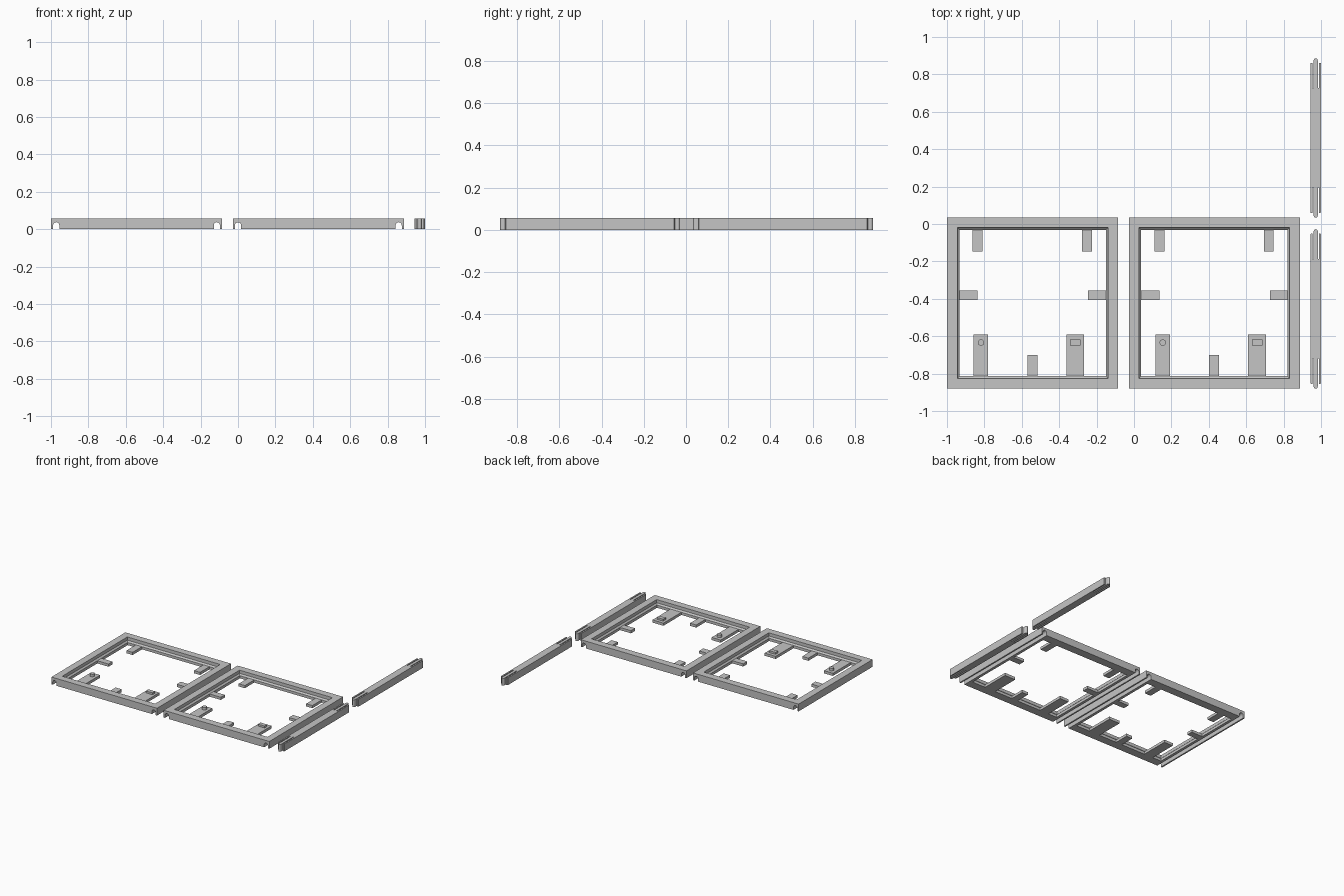
import bpy, bmesh, math

if "Cube" in bpy.data.objects:
    bpy.data.objects.remove(bpy.data.objects["Cube"])

grey = bpy.data.materials.new("plain grey")
grey.diffuse_color = (0.56, 0.56, 0.56, 1)
grey.use_nodes = True
grey.node_tree.nodes["Principled BSDF"].inputs["Base Color"].default_value = grey.diffuse_color

H = 0.057       # overall height
S = 0.915       # frame side length
Y0 = -0.88      # front edge of the frames
TAB = 0.021     # tab thickness


def finish(name, bm):
    bmesh.ops.recalc_face_normals(bm, faces=bm.faces)
    me = bpy.data.meshes.new(name)
    bm.to_mesh(me)
    bm.free()
    me.materials.append(grey)
    ob = bpy.data.objects.new(name, me)
    bpy.context.collection.objects.link(ob)
    return ob


def prism(name, outline, z0, z1):
    """Extrude an xy outline from z0 to z1."""
    bm = bmesh.new()
    face = bm.faces.new([bm.verts.new((x, y, z0)) for x, y in outline])
    top = bmesh.ops.extrude_face_region(bm, geom=[face])["geom"]
    for v in top:
        if isinstance(v, bmesh.types.BMVert):
            v.co.z = z1
    return finish(name, bm)


def box(name, x0, x1, y0, y1, z0, z1):
    return prism(name, [(x0, y0), (x1, y0), (x1, y1), (x0, y1)], z0, z1)


def square_frame(name, x0):
    """Sweep a stepped wall section around a mitred square."""
    section = [(0, 0), (0, H), (0.055, H), (0.055, 0.032), (0.066, 0.021), (0.066, 0)]
    bm = bmesh.new()
    rings = []
    for d, z in section:
        a, b, c, e = x0 + d, x0 + S - d, Y0 + d, Y0 + S - d
        rings.append([bm.verts.new((x, y, z)) for x, y in ((a, c), (b, c), (b, e), (a, e))])
    for i, r in enumerate(rings):
        n = rings[(i + 1) % len(rings)]
        for k in range(4):
            m = (k + 1) % 4
            bm.faces.new((r[k], r[m], n[m], n[k]))
    return finish(name, bm)


def channel_cutter(name, cx):
    """Round-topped channel running front to back."""
    r, top = 0.0165, 0.037
    pts = [(cx + r, -0.02)]
    for i in range(13):
        a = math.pi * i / 12
        pts.append((cx + r * math.cos(a), top - r + r * math.sin(a)))
    pts.append((cx - r, -0.02))
    bm = bmesh.new()
    ends = [[bm.verts.new((x, y, z)) for x, z in pts] for y in (Y0 - 0.05, Y0 + S + 0.05)]
    for e in ends:
        bm.faces.new(e)
    for i in range(len(pts)):
        j = (i + 1) % len(pts)
        bm.faces.new((ends[0][i], ends[0][j], ends[1][j], ends[1][i]))
    ob = finish(name, bm)
    ob.hide_render = True
    ob.hide_viewport = True
    return ob


# Tabs inside each frame, measured from its left front corner
lo, hi = 0.06, S - 0.06
tabs = {
    "back_tab_left": (0.137, 0.190, 0.733, hi),
    "back_tab_right": (0.722, 0.775, 0.733, hi),
    "side_tab_left": (lo, 0.163, 0.474, 0.524),
    "side_tab_right": (0.754, hi, 0.474, 0.524),
    "front_tab": (0.430, 0.483, lo, 0.180),
    "round_peg_tab": (0.142, 0.220, lo, 0.288),
    "square_peg_tab": (0.638, 0.733, lo, 0.288),
}

for side, x0 in (("left", -1.0), ("right", -0.028)):
    frame = square_frame(side + "_frame", x0)
    # Rod channels under the two side walls
    for i, cx in enumerate((x0 + 0.028, x0 + S - 0.028)):
        mod = frame.modifiers.new("channel", "BOOLEAN")
        mod.operation = "DIFFERENCE"
        mod.solver = "EXACT"
        mod.object = channel_cutter(f"{side}_channel_cutter_{i}", cx)
    for name, (a, b, c, d) in tabs.items():
        box(f"{side}_{name}", x0 + a, x0 + b, Y0 + c, Y0 + d, 0, TAB)
    # Locating pegs
    circle = [(x0 + 0.182 + 0.017 * math.cos(t * math.pi / 12),
               Y0 + 0.246 + 0.017 * math.sin(t * math.pi / 12)) for t in range(24)]
    prism(side + "_round_peg", circle, TAB - 0.005, 0.041)
    box(side + "_square_peg", x0 + 0.658, x0 + 0.714, Y0 + 0.230, Y0 + 0.262, TAB - 0.005, 0.036)


def clip_bar(name, cy):
    """Bar with a rounded centre prong and two side prongs at each end."""
    cx, half, outer, root = 0.9715, 0.426, 0.402, 0.266
    r, s, w = 0.011, 0.018, 0.0285
    end = [(w, outer - 0.004), (w - 0.004, outer), (s, outer), (s, root), (r, root)]
    end += [(r * math.cos(math.pi * i / 8), half - r + r * math.sin(math.pi * i / 8))
            for i in range(9)]
    end += [(-r, root), (-s, root), (-s, outer), (-w + 0.004, outer), (-w, outer - 0.004)]
    outline = end + [(-x, -y) for x, y in end]
    prism(name, [(cx + x, cy + y) for x, y in outline], 0, H)


clip_bar("front_clip_bar", -0.454)
clip_bar("back_clip_bar", 0.460)
